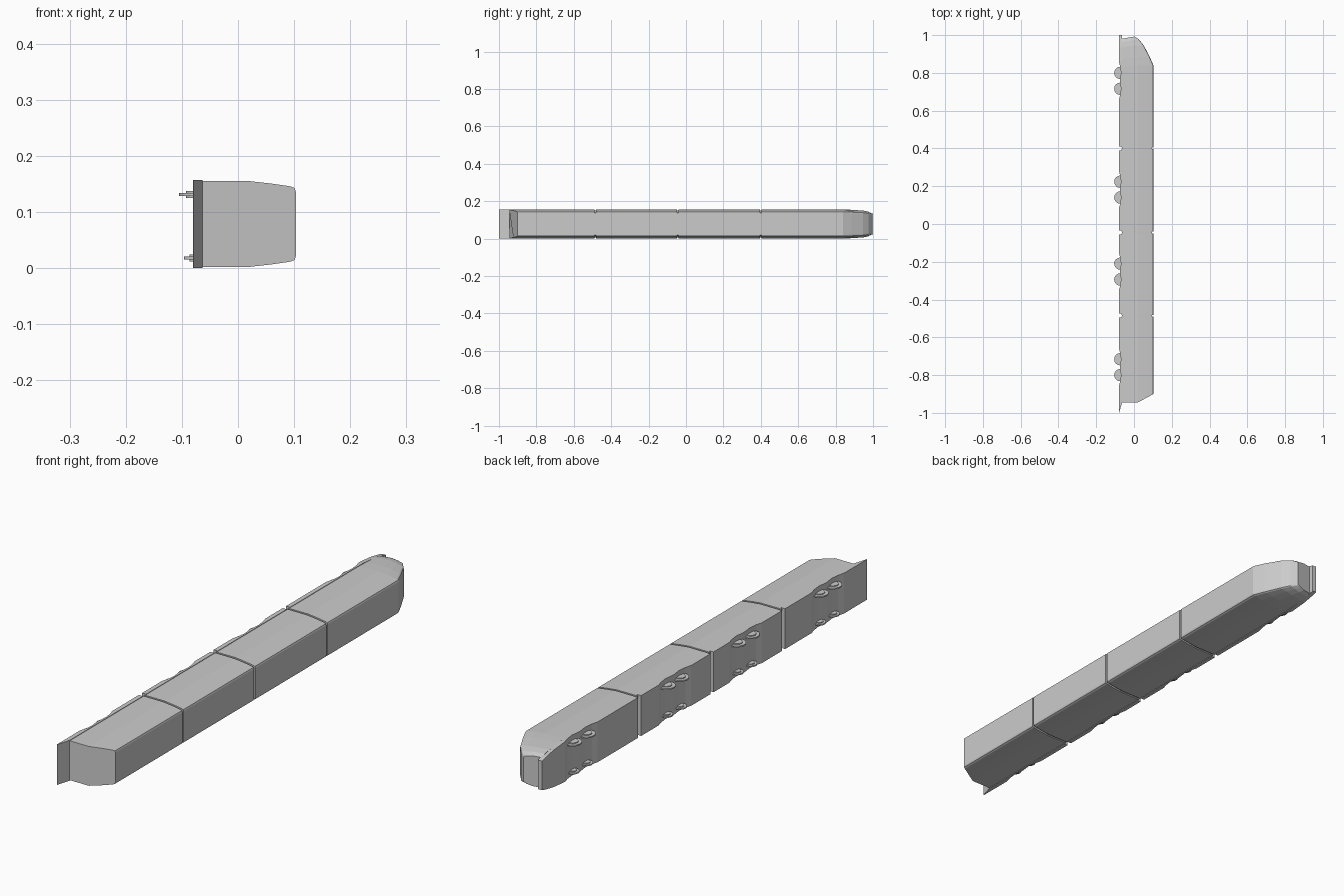
import bpy, bmesh, math

if "Cube" in bpy.data.objects:
    bpy.data.objects.remove(bpy.data.objects["Cube"])

C = 0.0785          # mid height of the train, which lies on its side
HALF = 0.0765       # half width of the body
CUTS = [-0.485, -0.045, 0.40]           # joints between cars
BOGIES = [-0.758, -0.252, 0.182, 0.758]


def loft(name, rings):
    """Skin a closed tube through equal length rings of points and cap it."""
    bm = bmesh.new()
    rows = [[bm.verts.new(p) for p in r] for r in rings]
    n = len(rows[0])
    for a, b in zip(rows, rows[1:]):
        for i in range(n):
            j = (i + 1) % n
            bm.faces.new((a[i], a[j], b[j], b[i]))
    bm.faces.new(rows[0][::-1])
    bm.faces.new(rows[-1])
    bmesh.ops.recalc_face_normals(bm, faces=bm.faces)
    me = bpy.data.meshes.new(name)
    bm.to_mesh(me)
    bm.free()
    ob = bpy.data.objects.new(name, me)
    bpy.context.collection.objects.link(ob)
    return ob


def section(y_of_x, roof=0.103, side=HALF):
    """Body section: straight sides, tapered shoulders, rounded roof edge."""
    k = side / HALF
    half = [(-0.066, HALF), (-0.03, HALF), (0.02, HALF), (0.06, 0.072),
            (0.094, 0.067), (0.101, 0.064), (0.103, 0.058)]
    s = (roof + 0.066) / 0.169
    pts = [(-0.066 + (x + 0.066) * s, w * k) for x, w in half]
    return ([(x, y_of_x(x), C + w) for x, w in pts] +
            [(x, y_of_x(x), C - w) for x, w in reversed(pts)])


def flat(y):
    return lambda x: y


def tail(x):
    return -0.945 + max(0, x - 0.02) / 0.083 * 0.045


# Stations of the rounded nose: y, roof position, half width
NOSE = [(0.84, 0.103, HALF), (0.885, 0.083, 0.0755), (0.945, 0.052, 0.072),
        (0.975, 0.028, 0.067), (0.992, 0.004, 0.059)]

edges = [None] + CUTS + [None]
for i in range(4):
    lo, hi = edges[i], edges[i + 1]
    # Car body
    rings = [section(tail if lo is None else flat(lo + 0.004))]
    if hi is None:
        rings += [section(lambda x, y=y: y - max(0, -x) * 0.18, r, w) for y, r, w in NOSE]
    else:
        rings.append(section(flat(hi - 0.004)))
    loft(f"car_body_{i + 1}", rings)

    # Underframe with the skirt raised around the wheels
    y0 = -1.0 if lo is None else lo + 0.010
    y1 = 1.0 if hi is None else hi - 0.010
    b = BOGIES[i]
    stations = [(y0, -0.08)]
    for dy, x in [(-0.10, -0.08), (-0.075, -0.073), (-0.042, -0.069), (0, -0.074),
                  (0.042, -0.069), (0.075, -0.073), (0.10, -0.08)]:
        stations.append((b + dy, x))
    if lo is None:
        stations.insert(1, (-0.945, -0.08))
    if hi is None:
        stations += [(0.93, -0.08), (0.98, -0.08)]
    stations.append((y1, -0.08))
    rings = []
    for y, x in stations:
        w = 0.0785 - max(0, y - 0.84) ** 2 * 0.85
        top = -0.079 if y < -0.99 else -0.063
        rings.append([(x, y, C + w), (top, y, C + w), (top, y, C - w), (x, y, C - w)])
    loft(f"underframe_{i + 1}", rings)

    # Wheels: thin flange disc and a smaller thicker tread
    for z, r in ((0.131, 0.033), (0.018, 0.024)):
        for dy in (-0.042, 0.042):
            for part, rad, depth in (("flange", r, 0.005), ("tread", r * 0.62, 0.012)):
                bpy.ops.mesh.primitive_cylinder_add(
                    vertices=16, radius=rad, depth=depth, location=(-0.072, b + dy, z))
                bpy.context.object.name = f"wheel_{part}"

# Gangways inside the joints
for y in CUTS:
    rings = []
    for yy in (y - 0.012, y + 0.012):
        rings.append([(-0.064, yy, C + 0.072), (0.02, yy, C + 0.072), (0.096, yy, C + 0.060),
                      (0.096, yy, C - 0.060), (0.02, yy, C - 0.072), (-0.064, yy, C - 0.072)])
    loft("gangway", rings)
